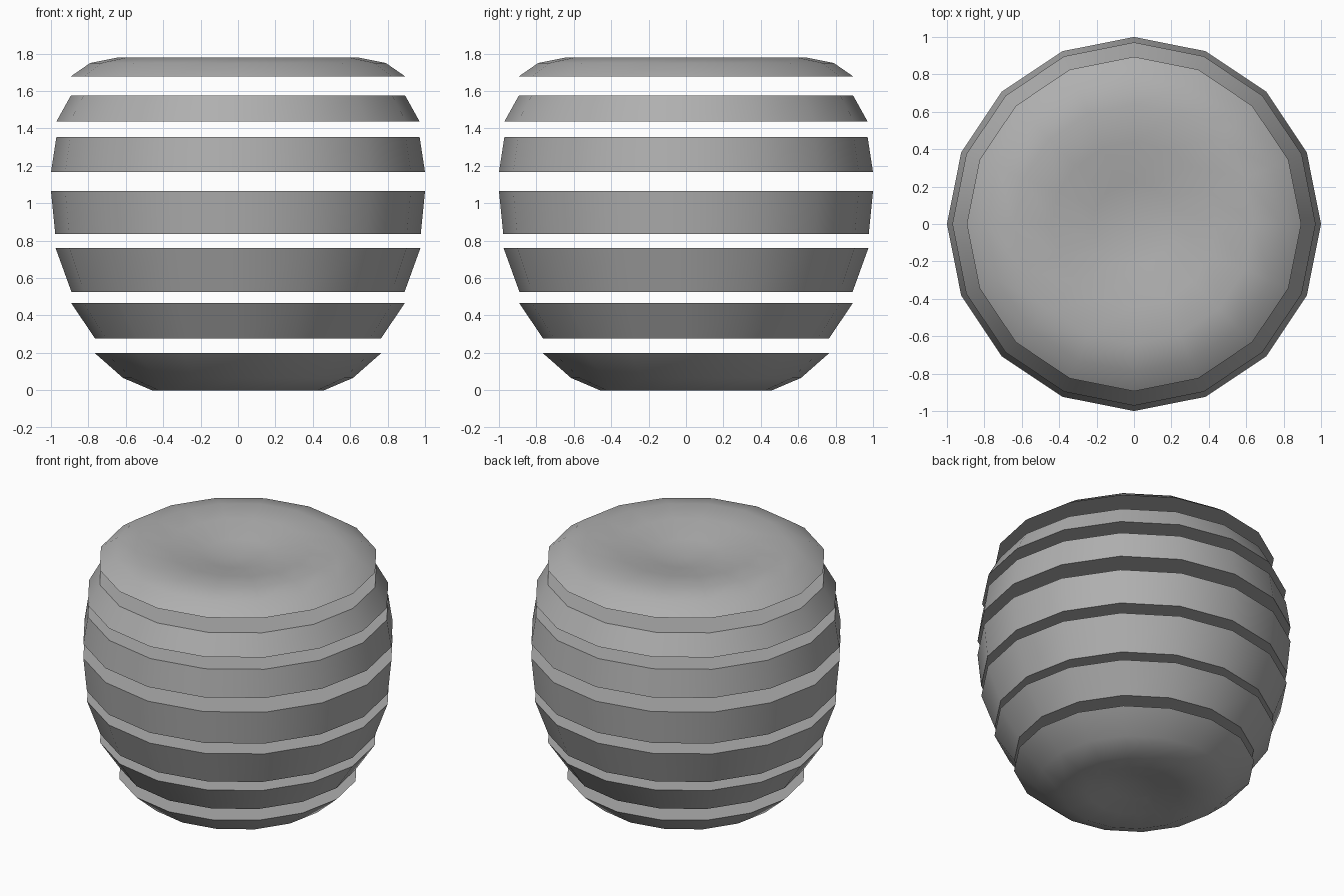
import bpy, bmesh, math

SIDES = 16
GREY = (0.43, 0.43, 0.43, 1)

cube = bpy.data.objects.get("Cube")
if cube:
    bpy.data.objects.remove(cube, do_unlink=True)

grey = bpy.data.materials.new("plain grey")
grey.use_nodes = True
grey.diffuse_color = GREY
grey.node_tree.nodes["Principled BSDF"].inputs["Base Color"].default_value = GREY


def slice_part(name, profile):
    """Lathe (radius, z) points from bottom to top; radius 0 is a pole, open ends get flat caps."""
    bm = bmesh.new()
    rings = []
    for r, z in profile:
        if r == 0:
            rings.append([bm.verts.new((0, 0, z))] * SIDES)
        else:
            rings.append([bm.verts.new((r * math.cos(a), r * math.sin(a), z))
                          for a in (2 * math.pi * i / SIDES for i in range(SIDES))])
    for low, high in zip(rings, rings[1:]):
        for i in range(SIDES):
            j = (i + 1) % SIDES
            corners = dict.fromkeys((low[i], low[j], high[j], high[i]))
            bm.faces.new(list(corners))
    if profile[0][0] > 0:
        bm.faces.new(rings[0][::-1])
    if profile[-1][0] > 0:
        bm.faces.new(rings[-1])
    bmesh.ops.recalc_face_normals(bm, faces=bm.faces)
    mesh = bpy.data.meshes.new(name)
    bm.to_mesh(mesh)
    bm.free()
    mesh.materials.append(grey)
    obj = bpy.data.objects.new(name, mesh)
    bpy.context.collection.objects.link(obj)
    bpy.ops.object.select_all(action='DESELECT')
    obj.select_set(True)
    bpy.context.view_layer.objects.active = obj
    bpy.ops.object.shade_smooth_by_angle(angle=math.radians(30))


# Bottom slice with a shallow dimple underneath
slice_part("bottom_slice", [(0, 0.06), (0.15, 0.045), (0.30, 0.015), (0.46, 0),
                            (0.615, 0.066), (0.767, 0.20)])

# Flat-capped middle slices
slice_part("lower_slice", [(0.765, 0.278), (0.892, 0.466)])
slice_part("lower_middle_slice", [(0.89, 0.525), (0.976, 0.762)])
slice_part("middle_slice", [(0.977, 0.835), (1.0, 1.066)])
slice_part("upper_middle_slice", [(1.0, 1.166), (0.971, 1.354)])
slice_part("upper_slice", [(0.971, 1.437), (0.894, 1.575)])

# Top slice with a rounded rim and a dimple
slice_part("top_slice", [(0.894, 1.678), (0.79, 1.75), (0.64, 1.78),
                         (0.44, 1.765), (0.22, 1.72), (0, 1.695)])
